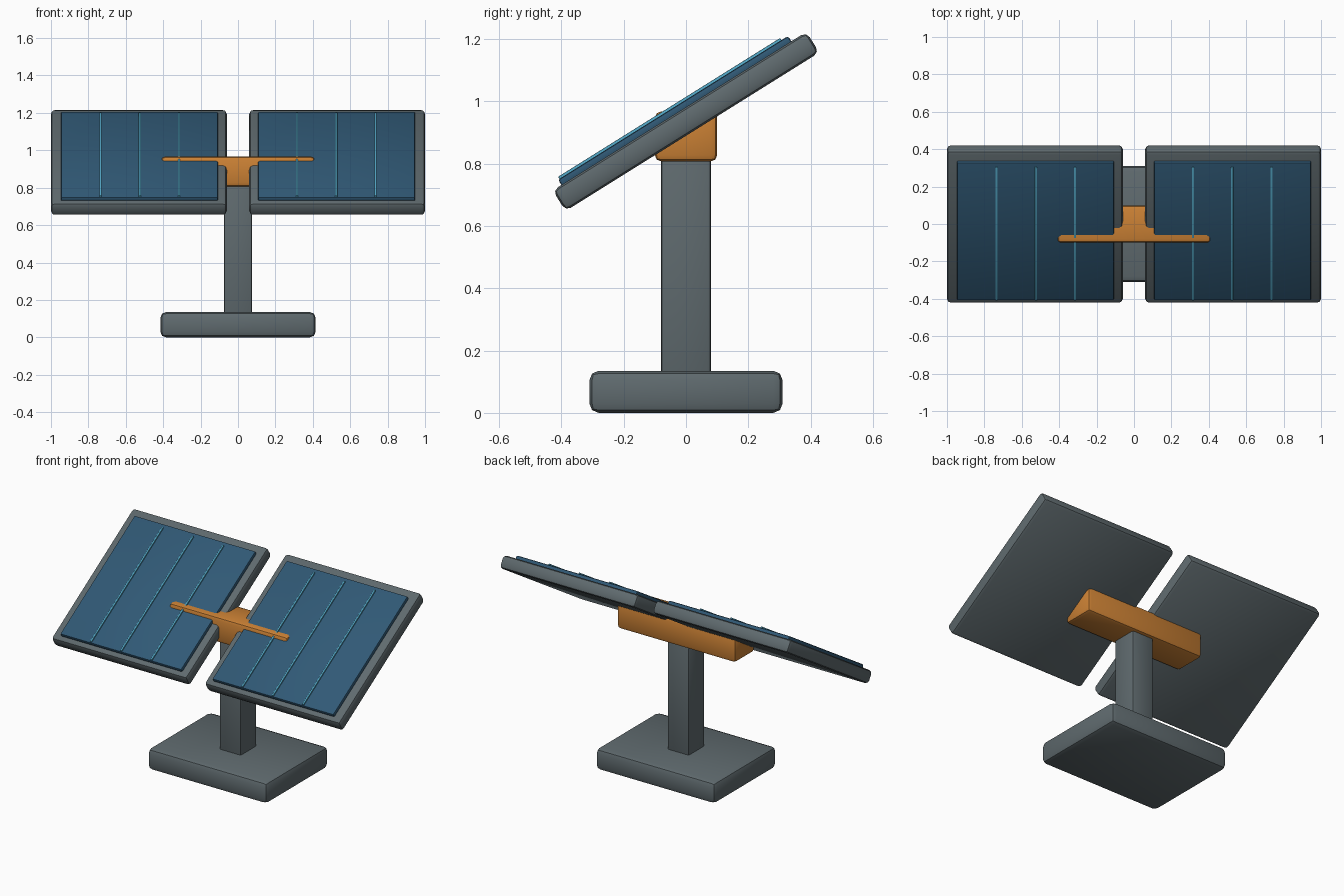
import bpy
import math
from mathutils import Matrix, Vector

if "Cube" in bpy.data.objects:
    bpy.data.objects.remove(bpy.data.objects["Cube"], do_unlink=True)


def material(name, rgb):
    mat = bpy.data.materials.new(name)
    mat.use_nodes = True
    mat.diffuse_color = (*rgb, 1)
    mat.node_tree.nodes["Principled BSDF"].inputs["Base Color"].default_value = (*rgb, 1)
    return mat


grey = material("slate grey", (0.115, 0.145, 0.157))
blue = material("panel blue", (0.03, 0.10, 0.18))
cyan = material("line cyan", (0.09, 0.40, 0.58))
orange = material("mount orange", (0.60, 0.22, 0.035))


def box(name, size, centre, mat, bevel, tilt=0.0):
    """Box with rounded edges, optionally tilted about x."""
    bpy.ops.mesh.primitive_cube_add(size=1, location=centre, rotation=(tilt, 0, 0))
    obj = bpy.context.object
    obj.name = name
    obj.scale = size
    bpy.ops.object.transform_apply(location=False, rotation=False, scale=True)
    obj.data.materials.append(mat)
    mod = obj.modifiers.new("rounded edges", "BEVEL")
    mod.width = bevel
    mod.segments = 2
    bpy.ops.object.modifier_apply(modifier=mod.name)
    bpy.ops.object.shade_smooth_by_angle(angle=math.radians(30))
    return obj


# Stand
box("base", (0.83, 0.62, 0.135), (0, 0, 0.0675), grey, 0.03)
box("post", (0.15, 0.16, 0.78), (0, 0, 0.48), grey, 0.012)
box("panel_mount", (0.82, 0.2, 0.16), (0, 0, 0.887), orange, 0.02)

# Tilted panels: positions are given along the slope and out from it
TILT = math.radians(32)
PIVOT = Vector((0, 0, 0.935))
turn = Matrix.Rotation(TILT, 3, "X")


def panel_part(name, size, x, along, out, mat, bevel):
    centre = PIVOT + turn @ Vector((x, along, out))
    box(name, size, centre, mat, bevel, TILT)


for side, label in ((1, "left"), (-1, "right")):
    panel_part(f"{label}_panel_frame", (0.94, 0.96, 0.078), side * 0.53, 0, 0, grey, 0.02)
    panel_part(f"{label}_solar_glass", (0.84, 0.87, 0.03), side * 0.527, -0.012, 0.044, blue, 0.008)
    for i in range(3):
        panel_part(f"{label}_cell_line_{i + 1}", (0.012, 0.84, 0.014),
                   side * (0.315 + 0.21 * i), -0.022, 0.06, cyan, 0.003)
